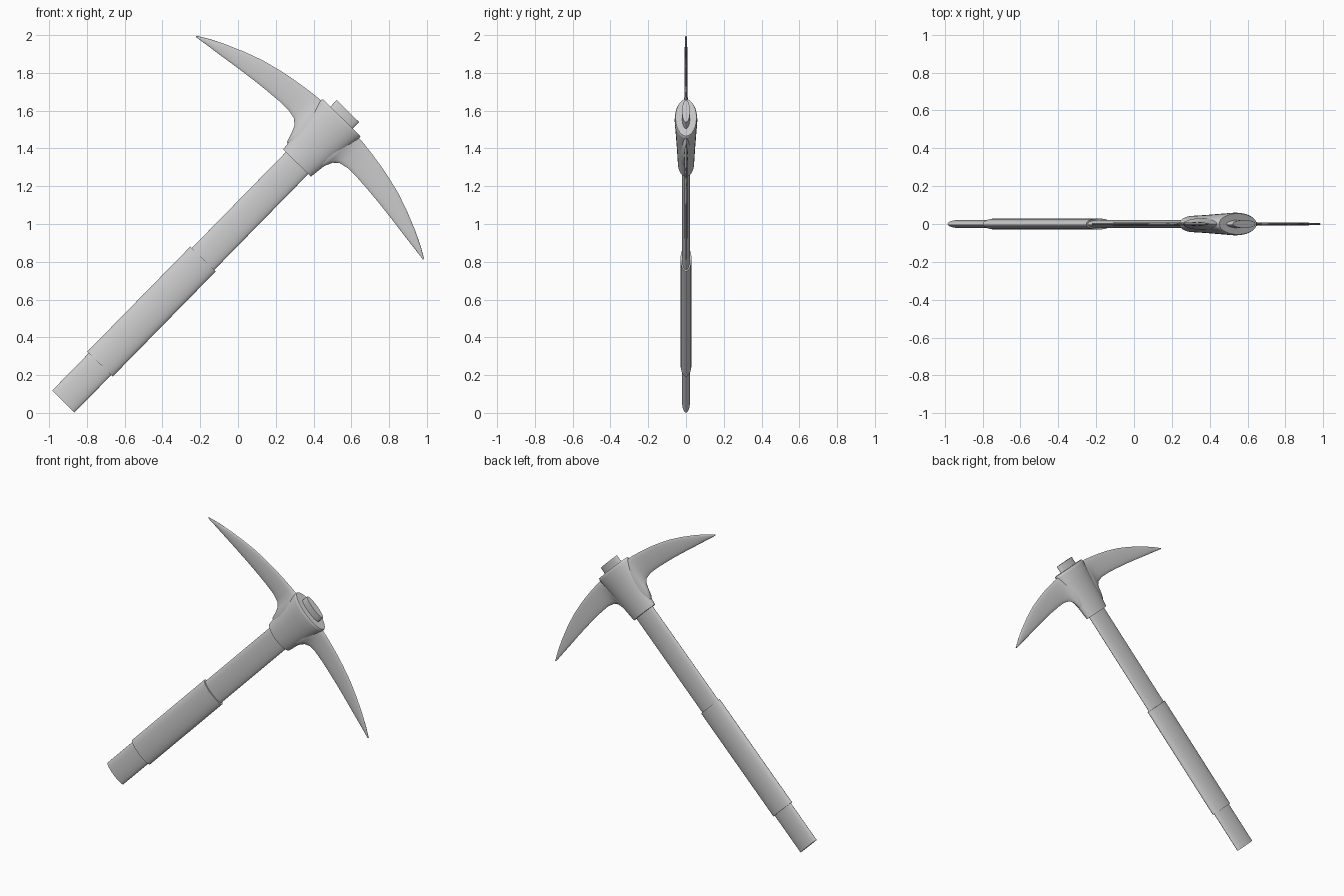
import bpy, bmesh
from math import sin, cos, pi, asin
from mathutils import Matrix

if "Cube" in bpy.data.objects:
    bpy.data.objects.remove(bpy.data.objects["Cube"])

# Tool frame: local z runs up the handle, local x runs along the blades
PLACE = Matrix.Translation((-0.925, 0, 0.06)) @ Matrix.Rotation(asin(0.70), 4, 'Y')


def loft(name, rings, angle=0.7):
    """Skin a list of equal-length point rings, cap both ends, tilt into place."""
    bm = bmesh.new()
    loops = [[bm.verts.new(PLACE @ Matrix.Translation(p).translation) for p in r]
             for r in rings]
    n = len(loops[0])
    for a, b in zip(loops, loops[1:]):
        for i in range(n):
            j = (i + 1) % n
            bm.faces.new((a[i], a[j], b[j], b[i]))
    bm.faces.new(loops[0])
    bm.faces.new(loops[-1])
    bmesh.ops.recalc_face_normals(bm, faces=bm.faces)
    mesh = bpy.data.meshes.new(name)
    bm.to_mesh(mesh)
    bm.free()
    obj = bpy.data.objects.new(name, mesh)
    bpy.context.collection.objects.link(obj)
    bpy.ops.object.select_all(action='DESELECT')
    obj.select_set(True)
    bpy.context.view_layer.objects.active = obj
    bpy.ops.object.shade_smooth_by_angle(angle=angle)
    return obj


def oval_stack(name, levels, n=40):
    """Oval tube: each level is (height, half width, half depth)."""
    return loft(name, [[(a * cos(2 * pi * i / n), b * sin(2 * pi * i / n), s)
                        for i in range(n)] for s, a, b in levels])


# Handle, grip sleeve and tapered head socket
oval_stack("handle", [(0, 0.083, 0.021), (2.153, 0.083, 0.021)])
oval_stack("grip", [(0.278, 0.094, 0.029), (1.057, 0.094, 0.029)])
oval_stack("head_socket", [
    (1.768, 0.103, 0.043), (1.90, 0.119, 0.049), (2.02, 0.134, 0.056),
    (2.085, 0.142, 0.060), (2.098, 0.143, 0.059), (2.105, 0.139, 0.055)])

# Blade stations: outer edge (x, z), inner edge (x, z), half thickness
STATIONS = [
    (0.050, 2.090, 0.050, 1.790, 0.032),
    (0.110, 2.092, 0.108, 1.810, 0.030),
    (0.135, 2.093, 0.125, 1.865, 0.022),
    (0.155, 2.092, 0.142, 1.902, 0.016),
    (0.190, 2.089, 0.170, 1.926, 0.011),
    (0.260, 2.080, 0.220, 1.937, 0.009),
    (0.330, 2.069, 0.290, 1.936, 0.008),
    (0.400, 2.055, 0.370, 1.930, 0.008),
    (0.500, 2.030, 0.470, 1.920, 0.008),
    (0.600, 1.995, 0.580, 1.906, 0.007),
    (0.700, 1.953, 0.685, 1.891, 0.007),
    (0.780, 1.914, 0.770, 1.880, 0.006),
    (0.845, 1.876, 0.840, 1.870, 0.004)]


def blade(name, side, n=16):
    rings = []
    for xo, zo, xi, zi, h in STATIONS:
        ring = []
        for i in range(n):
            c, d = cos(2 * pi * i / n), sin(2 * pi * i / n)
            f = (1 + c) / 2
            ring.append((side * (xi + (xo - xi) * f) - 0.008, h * d, zi + (zo - zi) * f))
        rings.append(ring)
    return loft(name, rings, 1.0)


# Mirrored pair of curved blades
blade("upper_blade", -1)
blade("lower_blade", 1)
